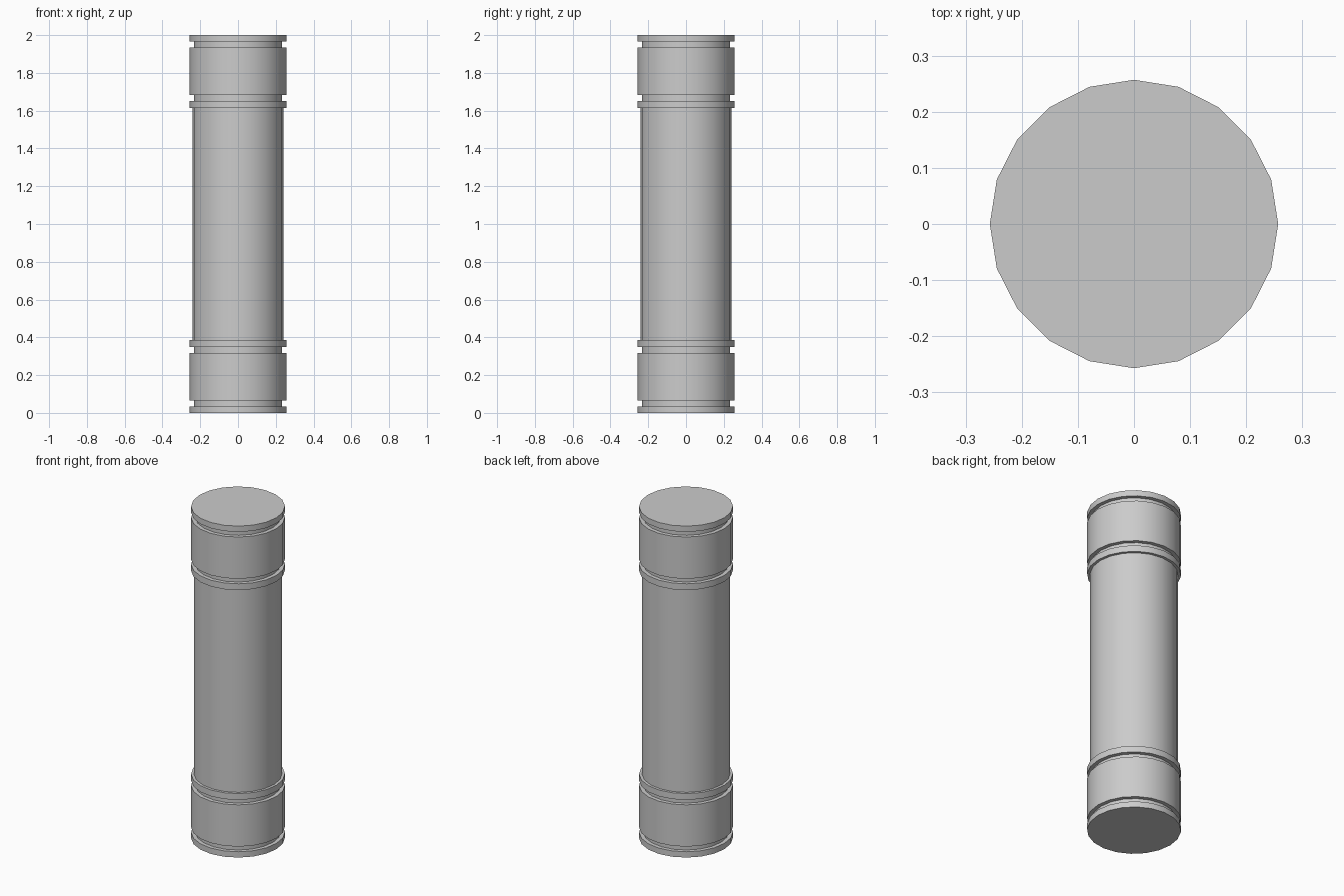
import bpy, bmesh, math

if "Cube" in bpy.data.objects:
    bpy.data.objects.remove(bpy.data.objects["Cube"])

SIDES = 20
R_BAND, R_GROOVE, R_SHAFT = 0.257, 0.234, 0.241


def lathe(name, profile, capped_start=False, capped_end=False):
    """Revolve (radius, z) points into a 20-sided surface."""
    bm = bmesh.new()
    rings = []
    for r, z in profile:
        rings.append([bm.verts.new((r * math.cos(2 * math.pi * i / SIDES),
                                    r * math.sin(2 * math.pi * i / SIDES), z))
                      for i in range(SIDES)])
    for a, b in zip(rings, rings[1:]):
        for i in range(SIDES):
            j = (i + 1) % SIDES
            bm.faces.new((a[i], a[j], b[j], b[i]))
    if capped_start:
        bm.faces.new(rings[0])
    if capped_end:
        bm.faces.new(rings[-1])
    bmesh.ops.recalc_face_normals(bm, faces=bm.faces)
    mesh = bpy.data.meshes.new(name)
    bm.to_mesh(mesh)
    bm.free()
    obj = bpy.data.objects.new(name, mesh)
    bpy.context.collection.objects.link(obj)
    bpy.ops.object.select_all(action='DESELECT')
    obj.select_set(True)
    bpy.context.view_layer.objects.active = obj
    bpy.ops.object.shade_smooth_by_angle(angle=math.radians(30))
    return obj


# Banded end: end disc, groove, wide band, groove, thin collar
levels = [0, 0.035, 0.066, 0.318, 0.348, 0.386]
radii = [R_BAND, R_GROOVE, R_BAND, R_GROOVE, R_BAND]
end_profile = []
for r, z0, z1 in zip(radii, levels, levels[1:]):
    end_profile += [(r, z0), (r, z1)]
end_profile.append((R_SHAFT, levels[-1]))

lathe("bottom_end", end_profile, capped_start=True)
lathe("top_end", [(r, 2 - z) for r, z in end_profile], capped_start=True)

# Plain shaft between the ends
lathe("shaft", [(R_SHAFT, 0.386), (R_SHAFT, 1.614)], True, True)
